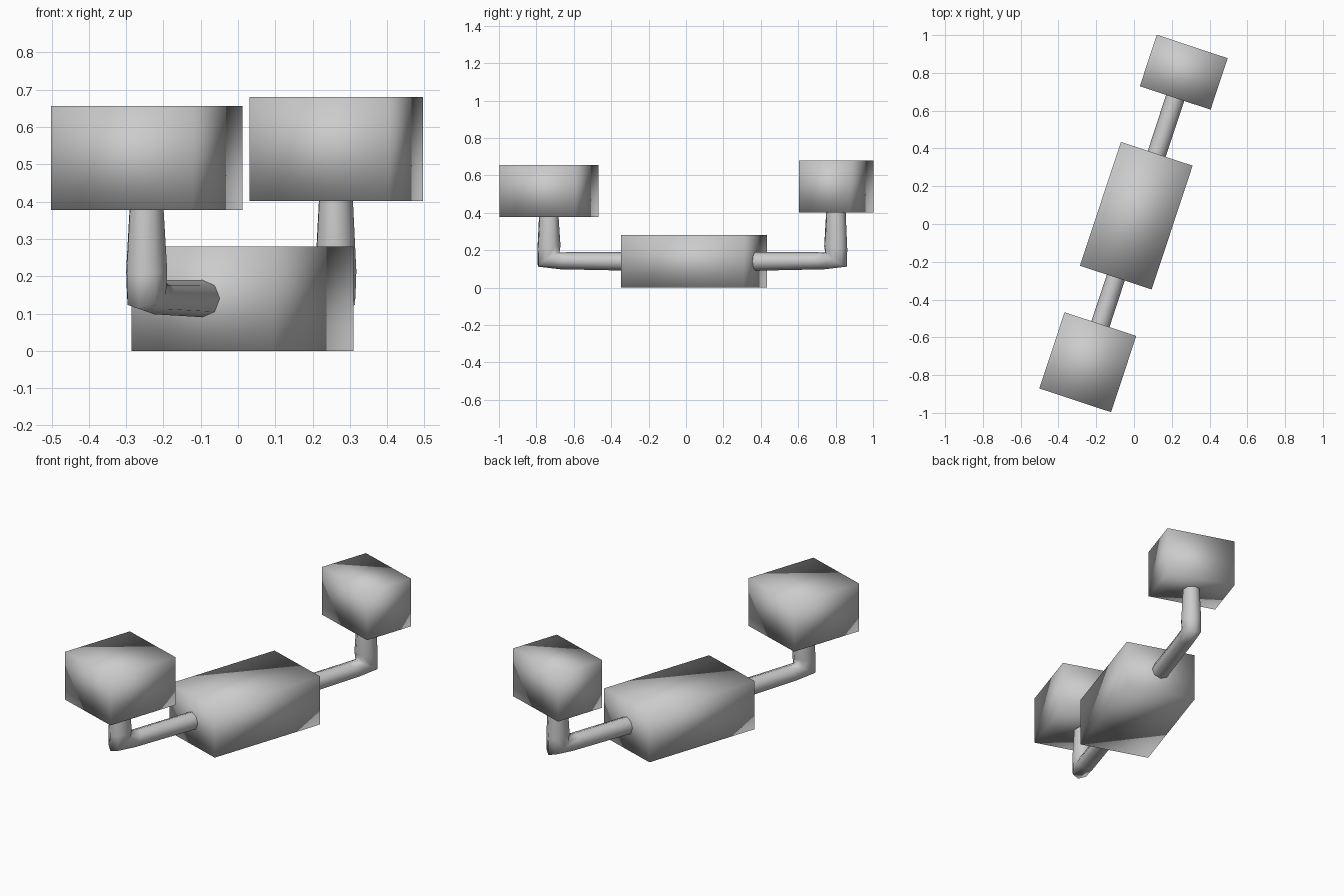
import bpy, bmesh, math
from mathutils import Vector, Matrix

if "Cube" in bpy.data.objects:
    bpy.data.objects.remove(bpy.data.objects["Cube"])

# everything lies along one axis, turned about z
PLACE = Matrix.Translation((0.012, 0.044, 0)) @ Matrix.Rotation(math.radians(-18.3), 4, 'Z')


def finish(name, bm):
    bmesh.ops.recalc_face_normals(bm, faces=bm.faces)
    for f in bm.faces:
        f.smooth = True
    mesh = bpy.data.meshes.new(name)
    bm.to_mesh(mesh)
    bm.free()
    ob = bpy.data.objects.new(name, mesh)
    ob.matrix_world = PLACE
    bpy.context.collection.objects.link(ob)


def block(name, s, length, width, z0, z1):
    bm = bmesh.new()
    bmesh.ops.create_cube(bm, size=1, matrix=Matrix.Translation((0, s, (z0 + z1) / 2))
                          @ Matrix.Diagonal((width, length, z1 - z0, 1)))
    finish(name, bm)


def bent_pipe(name, side, start, elbow, top, sides=8):
    # each ring: outer point, inner point (distance, height), half width
    rings = [((start, .09), (start, .19), .05),
             ((elbow - .065, .098), (elbow - .12, .19), .051),
             ((elbow + .062, .112), (elbow - .06, .187), .055),
             ((elbow + .064, .205), (elbow - .066, .222), .058),
             ((elbow + .055, top), (elbow - .055, top), .048)]
    bm = bmesh.new()
    loops = []
    for outer, inner, half in rings:
        a = Vector((0, side * outer[0], outer[1]))
        b = Vector((0, side * inner[0], inner[1]))
        mid, arm = (a + b) / 2, (a - b) / 2
        loops.append([bm.verts.new(mid + arm * math.cos(t) + Vector((half * math.sin(t), 0, 0)))
                      for t in (2 * math.pi * i / sides for i in range(sides))])
    for lo, hi in zip(loops, loops[1:]):
        for i in range(sides):
            j = (i + 1) % sides
            bm.faces.new((lo[i], lo[j], hi[j], hi[i]))
    finish(name, bm)


# central body and the two raised end blocks
block("central_body", 0, 0.69, 0.40, 0, 0.28)
block("front_block", -0.817, 0.425, 0.40, 0.378, 0.656)
block("back_block", 0.80, 0.287, 0.395, 0.402, 0.68)

# bent pipes linking the body to the blocks
bent_pipe("front_pipe", -1, 0.343, 0.819, 0.38)
bent_pipe("back_pipe", 1, 0.343, 0.798, 0.404)
